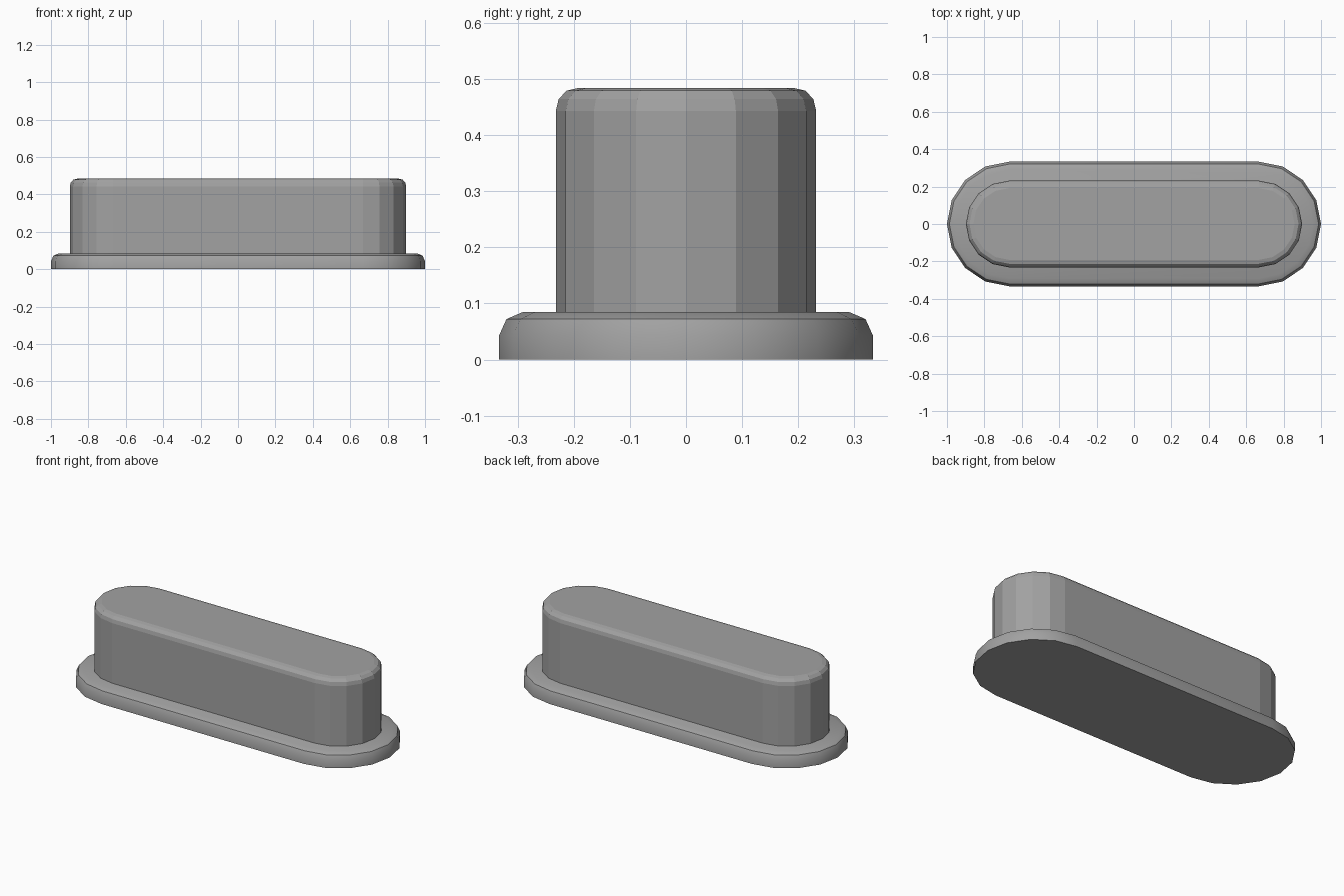
import bpy, bmesh, math

if "Cube" in bpy.data.objects:
    bpy.data.objects.remove(bpy.data.objects["Cube"])

grey = bpy.data.materials.new("plain grey")
grey.use_nodes = True
colour = (0.36, 0.36, 0.36, 1)
grey.diffuse_color = colour
grey.node_tree.nodes["Principled BSDF"].inputs["Base Color"].default_value = colour

STRAIGHT = 0.667  # half length of the straight sides
STEPS = 8         # facets in each rounded end


def stadium(name, profile, smooth_angle):
    """Stack pill-shaped rings of (radius, height) and cap both ends."""
    bm = bmesh.new()
    rings = []
    for radius, z in profile:
        ring = []
        for side in (0, 1):
            for i in range(STEPS + 1):
                a = math.pi * (side + i / STEPS) - math.pi / 2
                cx = STRAIGHT if side == 0 else -STRAIGHT
                ring.append(bm.verts.new((cx + radius * math.cos(a), radius * math.sin(a), z)))
        rings.append(ring)
    for low, high in zip(rings, rings[1:]):
        for i in range(len(low)):
            j = (i + 1) % len(low)
            bm.faces.new((low[i], low[j], high[j], high[i]))
    bm.faces.new(rings[0][::-1])
    bm.faces.new(rings[-1])
    mesh = bpy.data.meshes.new(name)
    bm.to_mesh(mesh)
    bm.free()
    mesh.materials.append(grey)
    obj = bpy.data.objects.new(name, mesh)
    bpy.context.collection.objects.link(obj)
    if smooth_angle:
        bpy.ops.object.select_all(action='DESELECT')
        obj.select_set(True)
        bpy.context.view_layer.objects.active = obj
        bpy.ops.object.shade_smooth_by_angle(angle=math.radians(smooth_angle))
    return obj


# Wide flange with a softened upper rim
stadium("base_flange", [(0.333, 0), (0.333, 0.043), (0.32, 0.072), (0.29, 0.085)], 40)

# Tall faceted body with a rounded top edge
stadium("raised_body", [(0.232, 0.08), (0.232, 0.443), (0.227, 0.464),
                        (0.213, 0.479), (0.192, 0.484)], 0)
